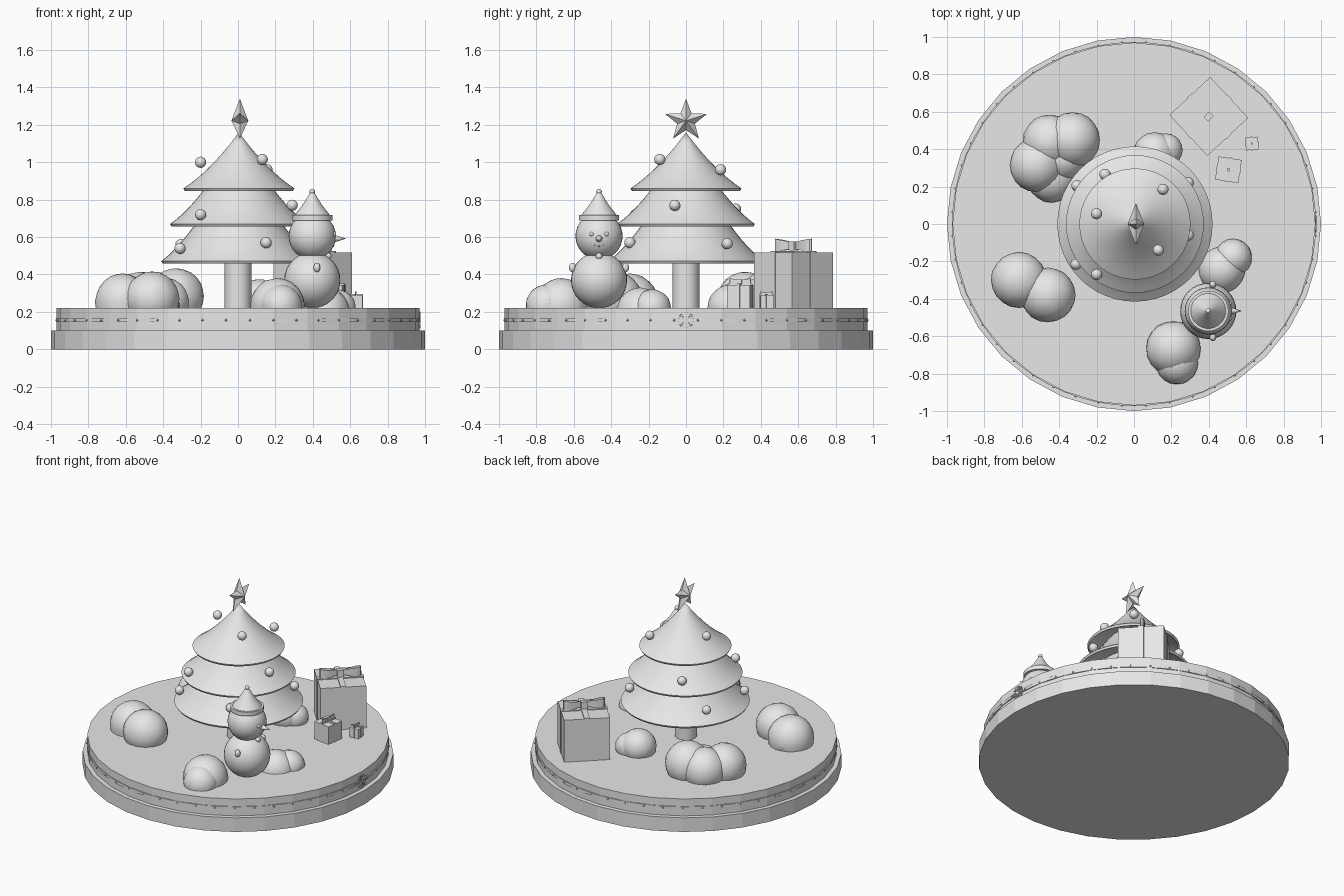
import bpy, bmesh, math, random
from mathutils import Matrix, Vector

random.seed(4)
if "Cube" in bpy.data.objects:
    bpy.data.objects.remove(bpy.data.objects["Cube"])

GREY = (0.8, 0.8, 0.8, 1)
grey = bpy.data.materials.new("light_grey")
grey.use_nodes = True
grey.diffuse_color = GREY
grey.node_tree.nodes["Principled BSDF"].inputs["Base Color"].default_value = GREY
FLOOR = 0.22


def finish(bm, name, loc=(0, 0, 0), turn=0, smooth=None):
    bmesh.ops.recalc_face_normals(bm, faces=bm.faces)
    mesh = bpy.data.meshes.new(name)
    bm.to_mesh(mesh)
    bm.free()
    mesh.materials.append(grey)
    ob = bpy.data.objects.new(name, mesh)
    bpy.context.collection.objects.link(ob)
    ob.location = loc
    ob.rotation_euler.z = math.radians(turn)
    if smooth:
        bpy.ops.object.select_all(action='DESELECT')
        ob.select_set(True)
        bpy.context.view_layer.objects.active = ob
        bpy.ops.object.shade_smooth_by_angle(angle=math.radians(smooth))
    return ob


def lathe(name, profile, sides=32, loc=(0, 0, 0), smooth=None):
    """Spin a (radius, height) profile round z."""
    bm = bmesh.new()
    verts = [bm.verts.new((r, 0, z)) for r, z in profile]
    edges = [bm.edges.new(pair) for pair in zip(verts, verts[1:])]
    bmesh.ops.spin(bm, geom=verts + edges, cent=(0, 0, 0), axis=(0, 0, 1),
                   angle=math.tau, steps=sides, use_duplicate=False)
    bmesh.ops.remove_doubles(bm, verts=bm.verts, dist=0.0005)
    return finish(bm, name, loc, 0, smooth)


def ball(name, loc, r, scale=(1, 1, 1), turn=0, sides=16, smooth=None):
    bm = bmesh.new()
    bmesh.ops.create_uvsphere(bm, u_segments=sides, v_segments=sides // 2, radius=r)
    bmesh.ops.scale(bm, vec=scale, verts=bm.verts)
    return finish(bm, name, loc, turn, smooth)


def add_box(bm, size, centre, rot=Matrix()):
    mat = Matrix.Translation(centre) @ rot @ Matrix.Diagonal((*size, 1))
    bmesh.ops.create_cube(bm, size=1, matrix=mat)


# Round stand in two steps
lathe("stand_lower", [(0, 0), (1, 0), (1, 0.1), (0, 0.1)])
lathe("stand_upper", [(0, 0.1), (0.97, 0.1), (0.97, FLOOR), (0, FLOOR)])

# Thin trim ring round the stand, with studs
lathe("stand_trim", [(0.95, 0.146), (0.973, 0.146), (0.973, 0.166), (0.95, 0.166)], 64)
bm = bmesh.new()
for i in range(48):
    a = math.tau * (i + 0.5) / 48
    spot = Matrix.Translation((0.972 * math.cos(a), 0.972 * math.sin(a), 0.156))
    bmesh.ops.create_icosphere(bm, subdivisions=1, radius=0.007, matrix=spot)
finish(bm, "trim_studs")

# Snowflake plate on the side of the stand
bm = bmesh.new()
for i in range(8):
    rot = Matrix.Rotation(math.tau * i / 8, 4, 'X')
    add_box(bm, (0.008, 0.006, 0.045), rot @ Vector((0, 0, 0.0225)), rot)
    for side in (-1, 1):
        twig = rot @ Matrix.Rotation(side * 0.7, 4, 'X')
        add_box(bm, (0.008, 0.004, 0.015),
                rot @ Vector((0, -side * 0.005, 0.036)), twig)
finish(bm, "snowflake", (0.973, 0, 0.156))

# Tree trunk and three flared tiers
lathe("tree_trunk", [(0, FLOOR), (0.072, FLOOR), (0.072, 0.6), (0, 0.6)], 24, smooth=40)


def tier(name, rim, low, neck, high):
    out, rise = rim - neck, high - low
    curve = [(rim - 0.008, low - 0.014), (rim, low)]
    for k in range(1, 8):
        t = k / 7
        curve.append((rim - out * t, low + rise * (0.65 * t + 0.35 * t * t)))
    under = [(0.06, low + 0.05), (rim * 0.6, low + 0.035), (rim - 0.03, low)]
    lathe(name, under + curve, 48, (0.005, 0, 0), 40)


tier("tree_tier_bottom", 0.415, 0.472, 0.2, 0.72)
tier("tree_tier_middle", 0.368, 0.67, 0.14, 0.92)
tier("tree_tier_top", 0.297, 0.86, 0.0, 1.16)

# Tree ornaments
for i, spot in enumerate([(0.13, -0.14, 1.015), (0.155, 0.185, 0.96), (-0.2, 0.055, 1.0),
                          (0.29, -0.06, 0.77), (-0.2, -0.27, 0.72), (-0.155, 0.265, 0.75),
                          (0.29, 0.22, 0.565), (0.15, -0.3, 0.57), (-0.31, -0.215, 0.54),
                          (-0.305, 0.205, 0.56)]):
    ball(f"ornament_{i + 1}", spot, 0.03, smooth=40)

# Five-pointed star, ridged on both sides
bm = bmesh.new()
rim = []
for i in range(10):
    a, r = math.tau * i / 10, (0.118, 0.05)[i % 2]
    rim.append(bm.verts.new((0, r * math.sin(a), r * math.cos(a))))
for x in (-0.045, 0.045):
    hub = bm.verts.new((x, 0, 0))
    for i in range(10):
        bm.faces.new((rim[i], rim[(i + 1) % 10], hub))
finish(bm, "tree_star", (0.01, 0, 1.222))


# Clumps of snowy bushes: (x, y, z, radius) for each lump
def bush(name, lumps):
    bm = bmesh.new()
    for x, y, z, r in lumps:
        made = bmesh.ops.create_icosphere(bm, subdivisions=3, radius=r)["verts"]
        for v in made:
            v.co *= 1 + random.uniform(-0.012, 0.012)
            v.co += Vector((x, y, z))
            v.co.z = max(v.co.z, FLOOR - 0.02)
    finish(bm, name, smooth=20)


bush("bush_back_right", [(-0.45, 0.44, 0.27, 0.145), (-0.33, 0.45, 0.285, 0.148),
                         (-0.52, 0.315, 0.27, 0.145), (-0.44, 0.245, 0.22, 0.13),
                         (-0.38, 0.35, 0.26, 0.12)])
bush("bush_front_right", [(-0.615, -0.3, 0.255, 0.15), (-0.46, -0.38, 0.27, 0.146)])
bush("bush_back", [(0.11, 0.375, 0.26, 0.115), (0.17, 0.395, 0.25, 0.09)])
bush("bush_left", [(0.53, -0.18, 0.22, 0.1), (0.47, -0.245, 0.205, 0.125)])
bush("bush_front", [(0.21, -0.665, 0.235, 0.146), (0.23, -0.745, 0.235, 0.112)])

# Snowman, facing +x
SX, SY = 0.397, -0.465
ball("snowman_body", (SX, SY, 0.37), 0.15, sides=32, smooth=20)
ball("snowman_head", (SX, SY, 0.605), 0.126, sides=32, smooth=20)
lathe("snowman_hat_brim", [(0, 0.69), (0.108, 0.69), (0.108, 0.718), (0, 0.718)],
      32, (SX, SY, 0), 40)
lathe("snowman_hat", [(0, 0.715), (0.096, 0.715), (0.05, 0.775), (0.01, 0.84), (0, 0.84)],
      32, (SX, SY, 0), 40)
ball("snowman_hat_bobble", (SX, SY, 0.843), 0.015, smooth=40)
nose = lathe("snowman_nose", [(0, 0), (0.02, 0), (0.012, 0.03), (0, 0.065)],
             12, (SX + 0.115, SY, 0.592), 40)
nose.rotation_euler.y = math.pi / 2
ball("snowman_button", (SX + 0.085, SY, 0.498), 0.018, smooth=40)
for side, label in ((-1, "right"), (1, "left")):
    ball(f"snowman_eye_{label}", (SX + 0.115, SY + side * 0.04, 0.616), 0.012, smooth=40)
    ball(f"snowman_arm_{label}", (SX + 0.025, SY + side * 0.142, 0.437), 0.024,
         (0.75, 0.8, 1.05), smooth=40)
for i in range(5):
    a = (i - 2) * 0.2
    ball(f"snowman_mouth_{i + 1}",
         (SX + 0.112 * math.cos(a), SY + 0.112 * math.sin(a), 0.553 + 0.12 * a * a),
         0.006, sides=8)


# Wrapped presents with crossing ribbons and a two-loop bow
def present(name, x, y, size, turn, bow, bow_turn):
    bm = bmesh.new()
    add_box(bm, (size, size, size), (0, 0, size / 2))
    finish(bm, name, (x, y, FLOOR), turn)
    bm = bmesh.new()
    full, thin = size + 0.007, size * 0.12
    add_box(bm, (full, thin, full), (0, 0, full / 2))
    add_box(bm, (thin, full, full), (0, 0, full / 2))
    finish(bm, name + "_ribbon", (x, y, FLOOR), turn)

    bm = bmesh.new()
    length = size * 0.46
    for side in (-1, 1):
        ring = []
        for i in range(14):
            a = math.tau * i / 14
            reach = (1 - math.cos(a)) / 2
            px, py = side * length * reach, size * 0.08 * math.sin(a) * reach
            half = bow * (0.22 + 0.26 * reach)
            ring.append([bm.verts.new((px, py, bow * 0.5 + s * half)) for s in (-1, 1)])
        for p, q in zip(ring, ring[1:] + ring[:1]):
            bm.faces.new((p[0], q[0], q[1], p[1]))
    bmesh.ops.solidify(bm, geom=bm.faces[:], thickness=size * 0.02)
    add_box(bm, (size * 0.14, size * 0.11, bow * 0.65), (0, 0, bow * 0.45))
    finish(bm, name + "_bow", (x, y, FLOOR + size), bow_turn)


present("present_large", 0.4, 0.575, 0.298, 43, 0.075, 45)
present("present_medium", 0.505, 0.29, 0.125, -9, 0.035, 82)
present("present_small", 0.63, 0.43, 0.068, 5, 0.022, 92)
